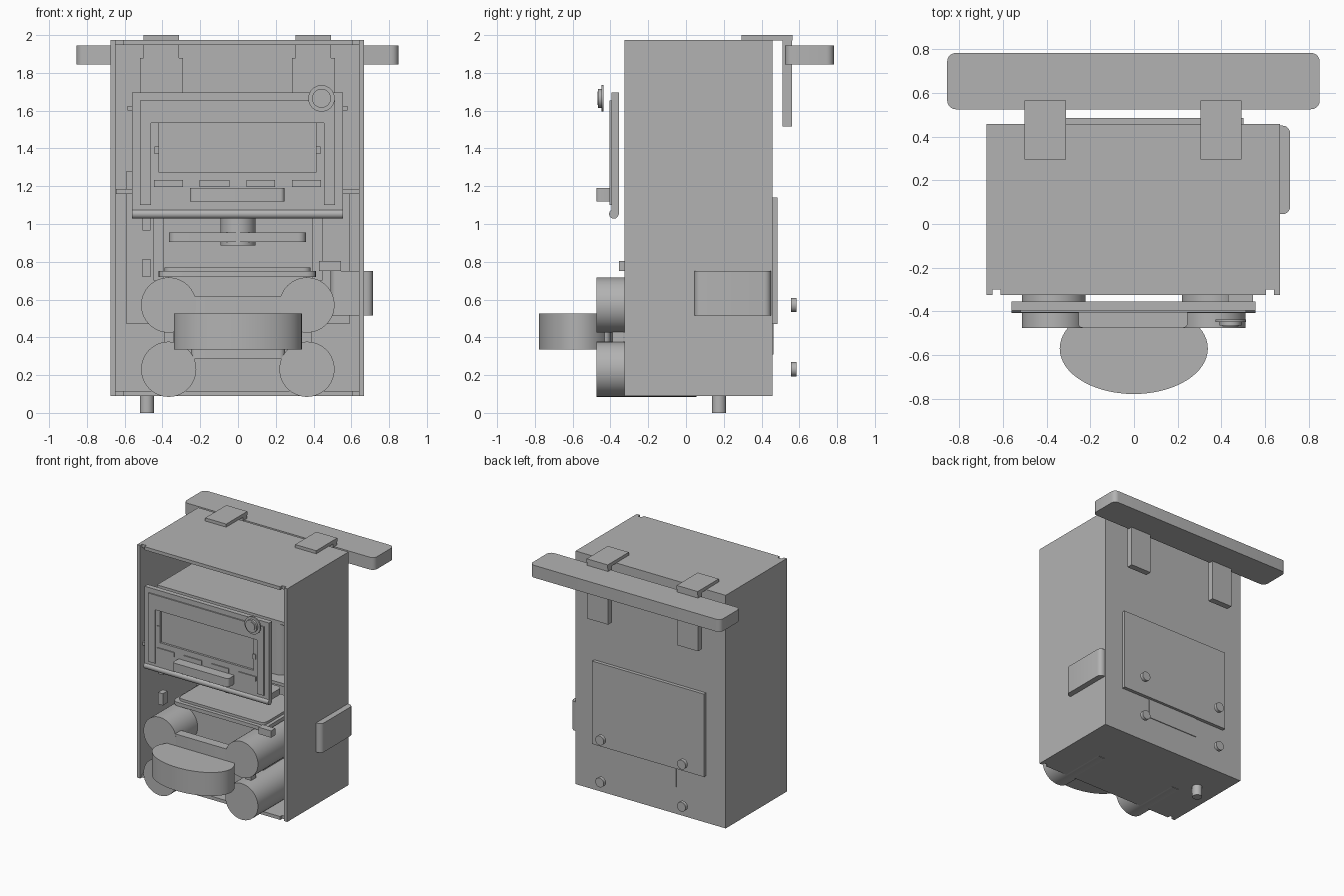
import bpy, bmesh, math
from mathutils import Matrix

cube = bpy.data.objects.get("Cube")
if cube:
    bpy.data.objects.remove(cube, do_unlink=True)

grey = bpy.data.materials.new("plain grey")
grey.use_nodes = True
grey.diffuse_color = (0.45, 0.45, 0.45, 1)
grey.node_tree.nodes["Principled BSDF"].inputs["Base Color"].default_value = grey.diffuse_color


def finish(name, bm, smooth=False):
    mesh = bpy.data.meshes.new(name)
    bm.normal_update()
    bm.to_mesh(mesh)
    bm.free()
    mesh.materials.append(grey)
    obj = bpy.data.objects.new(name, mesh)
    bpy.context.collection.objects.link(obj)
    if smooth:
        bpy.ops.object.select_all(action='DESELECT')
        obj.select_set(True)
        bpy.context.view_layer.objects.active = obj
        bpy.ops.object.shade_smooth_by_angle(angle=math.radians(35))
    return obj


def box(name, x, y, z, radius=0, axis=2, segments=5):
    """Box from (min, max) pairs; radius rounds the edges running along axis."""
    bm = bmesh.new()
    bmesh.ops.create_cube(bm, size=1)
    for v in bm.verts:
        v.co = [(lo + hi) / 2 + c * (hi - lo) for c, (lo, hi) in zip(v.co, (x, y, z))]
    if radius:
        edges = [e for e in bm.edges
                 if abs((e.verts[0].co - e.verts[1].co).normalized()[axis]) > 0.9]
        bmesh.ops.bevel(bm, geom=edges, offset=radius, segments=segments,
                        profile=0.5, affect='EDGES')
    return finish(name, bm, radius > 0)


def cylinder(name, centre, radius, length, axis='Z', scale=(1, 1, 1), sides=48):
    turn = {'X': Matrix.Rotation(math.pi / 2, 4, 'Y'),
            'Y': Matrix.Rotation(math.pi / 2, 4, 'X'), 'Z': Matrix()}[axis]
    bm = bmesh.new()
    bmesh.ops.create_cone(bm, cap_ends=True, segments=sides, radius1=radius,
                          radius2=radius, depth=length, matrix=turn)
    bmesh.ops.scale(bm, vec=scale, verts=bm.verts)
    bmesh.ops.translate(bm, vec=centre, verts=bm.verts)
    return finish(name, bm, True)


def frame(name, outer, inner, y):
    """Rectangular frame; outer and inner are (x0, x1, z0, z1)."""
    bm = bmesh.new()
    rings = []
    for x0, x1, z0, z1 in (outer, inner):
        for depth in y:
            rings.append([bm.verts.new((px, depth, pz)) for px, pz in
                          ((x0, z0), (x1, z0), (x1, z1), (x0, z1))])
    of, ob, nf, nb = rings
    for a, b in ((of, nf), (nf, nb), (nb, ob), (ob, of)):
        for i in range(4):
            j = (i + 1) % 4
            bm.faces.new((a[i], a[j], b[j], b[i]))
    bmesh.ops.recalc_face_normals(bm, faces=bm.faces)
    return finish(name, bm)


# Open-fronted cabinet
box("right_wall", (-0.675, -0.648), (-0.325, 0.457), (0.09, 1.975))
box("left_wall", (0.641, 0.668), (-0.325, 0.457), (0.09, 1.975))
box("back_wall", (-0.66, 0.655), (0.43, 0.457), (0.09, 1.975))
for name, z in (("floor_panel", (0.09, 0.117)), ("roof_panel", (1.948, 1.975))):
    box(name, (-0.65, 0.643), (-0.3, 0.457), z)
    box(name + "_lip", (-0.61, 0.605), (-0.325, -0.3), z)

# Inner shelves and the housing between them
box("middle_shelf", (-0.645, 0.64), (-0.3, 0.43), (1.16, 1.185))
box("upper_housing", (-0.56, 0.555), (-0.2, 0.43), (1.185, 1.60), 0.08)
box("upper_housing_lid", (-0.585, 0.58), (-0.2, 0.43), (1.60, 1.625))
box("inner_back_panel", (-0.59, 0.59), (0.38, 0.43), (0.47, 1.16))
box("housing_side_block", (-0.59, -0.55), (-0.2, 0.2), (1.185, 1.28))

# Tilted-forward display panel
box("display_back", (-0.56, 0.555), (-0.378, -0.355), (1.05, 1.695))
frame("display_rim", (-0.56, 0.555, 1.05, 1.695), (-0.52, 0.513, 1.10, 1.655), (-0.395, -0.378))
for name, x in (("bezel_right", (-0.52, -0.46)), ("bezel_left", (0.455, 0.513))):
    box(name, x, (-0.405, -0.378), (1.10, 1.655))
box("bezel_top", (-0.46, 0.455), (-0.405, -0.378), (1.535, 1.655))
frame("window_frame", (-0.46, 0.455, 1.10, 1.536), (-0.42, 0.415, 1.275, 1.535), (-0.395, -0.378))
cylinder("display_bottom_rod", (-0.0025, -0.382, 1.053), 0.025, 1.115, 'X', sides=24)
box("display_pull", (-0.255, 0.245), (-0.475, -0.39), (1.12, 1.19), 0.02)
for x0, x1 in ((-0.445, -0.29), (-0.205, -0.045), (0.045, 0.195), (0.285, 0.44)):
    box("display_button", (x0, x1), (-0.403, -0.39), (1.195, 1.232))
for x in (-0.43, 0.425):
    box("window_pin", (x - 0.013, x + 0.013), (-0.403, -0.39), (1.37, 1.41))
cylinder("dial_plate", (0.442, -0.442, 1.665), 0.07, 0.012, 'Y')
cylinder("dial_ring", (0.442, -0.452, 1.665), 0.05, 0.026, 'Y')
cylinder("dial_face", (0.442, -0.456, 1.665), 0.036, 0.026, 'Y')

# Dispenser and tray
cylinder("nozzle", (0, -0.05, 1.02), 0.093, 0.27, sides=32)
box("nozzle_bar", (-0.365, 0.36), (-0.15, 0.05), (0.905, 0.955), 0.04)
for x in (-0.42, 0.42):
    box("tray_post", (x - 0.028, x + 0.028), (0.1, 0.15), (0.70, 1.16))
box("tray_base", (-0.42, 0.412), (-0.245, 0.3), (0.72, 0.75), 0.05)
box("tray_top", (-0.39, 0.385), (-0.215, 0.27), (0.75, 0.77), 0.04)
box("lower_housing", (-0.37, 0.365), (-0.2, 0.3), (0.117, 0.72))
for z in ((0.965, 1.03), (0.72, 0.815)):
    box("side_catch", (-0.505, -0.462), (-0.3, -0.24), z)
box("tray_catch", (0.43, 0.545), (-0.355, -0.3), (0.75, 0.805))

# Four drums with end caps behind the back wall
for x in (-0.367, 0.365):
    for z in (0.231, 0.571):
        cylinder("drum", (x, -0.21, z), 0.146, 0.53, 'Y', sides=64)
        cylinder("rear_cap", (x, 0.57, z), 0.038, 0.028, 'Y', sides=24)
    box("drum_link", (x - 0.025, x + 0.025), (-0.39, -0.33), (0.31, 0.49))

# Rounded front bumper and its mounting panel
cylinder("front_bumper", (-0.001, -0.57, 0.43), 1, 0.19, scale=(0.339, 0.208, 1), sides=64)
box("bumper_mount", (-0.25, 0.25), (-0.475, -0.4), (0.286, 0.62), 0.03)

# Side grip
box("side_grip", (0.49, 0.715), (0.045, 0.45), (0.515, 0.75), 0.035)

# Rear access plates
box("rear_plate", (-0.5, 0.5), (0.45, 0.485), (0.47, 1.14))
box("rear_lower_plate", (-0.235, 0.235), (0.45, 0.463), (0.31, 0.47))

# Rear rail with its two hooked brackets
box("rear_rail", (-0.855, 0.85), (0.525, 0.783), (1.845, 1.945), 0.04)
for x in (-0.405, 0.4):
    span = (x - 0.095, x + 0.093)
    box("bracket_top", span, (0.295, 0.565), (1.972, 2.0))
    box("bracket_arm", span, (0.51, 0.56), (1.515, 1.985))
    box("bracket_inner", (x - 0.115, x + 0.113), (0.38, 0.43), (1.625, 1.88))
    box("bracket_inner_neck", span, (0.38, 0.43), (1.88, 1.948))

# Single foot
cylinder("foot", (-0.482, 0.175, 0.05), 0.038, 0.1, sides=24)
